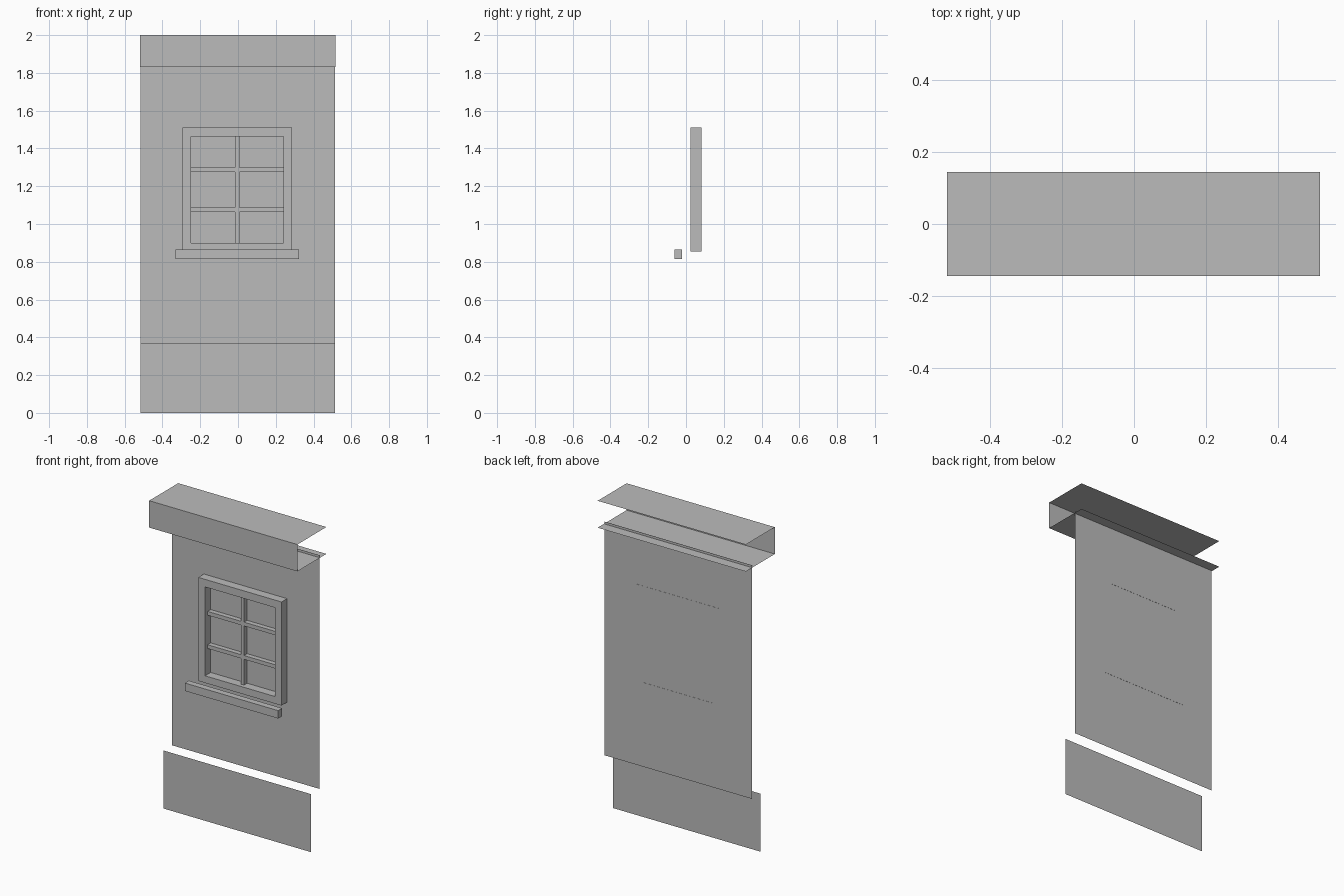
import bpy, bmesh

cube = bpy.data.objects.get("Cube")
if cube:
    bpy.data.objects.remove(cube, do_unlink=True)

grey = bpy.data.materials.new("plain grey")
grey.use_nodes = True
colour = (0.5, 0.5, 0.5, 1)
grey.diffuse_color = colour
grey.node_tree.nodes["Principled BSDF"].inputs["Base Color"].default_value = colour


def add_object(name, bm):
    mesh = bpy.data.meshes.new(name)
    bm.to_mesh(mesh)
    bm.free()
    mesh.materials.append(grey)
    obj = bpy.data.objects.new(name, mesh)
    bpy.context.collection.objects.link(obj)
    return obj


def box(name, x, y, z):
    """Box between the (low, high) pairs on each axis."""
    bm = bmesh.new()
    bmesh.ops.create_cube(bm, size=1)
    for v in bm.verts:
        v.co = [r[0] if c < 0 else r[1] for c, r in zip(v.co, (x, y, z))]
    return add_object(name, bm)


def sheet(name, x, profile):
    """Thin sheet: a (y, z) profile swept along x."""
    bm = bmesh.new()
    rows = [[bm.verts.new((px, y, z)) for px in x] for y, z in profile]
    for (a, b), (c, d) in zip(rows, rows[1:]):
        bm.faces.new((a, b, d, c))
    return add_object(name, bm)


# Wall sheets
WIDTH = (-0.517, 0.513)
WALL_Y = 0.081
sheet("wall", WIDTH, [(WALL_Y, 0.367), (WALL_Y, 1.845)])
sheet("plinth", WIDTH, [(-0.005, 0), (-0.005, 0.367)])

# Cornice, open at the back and ends
sheet("cornice", (-0.52, 0.517),
      [(0.145, 1.83), (-0.145, 1.83), (-0.145, 2.0), (0.145, 2.0)])

# Window frame
OUT_X, IN_X = (-0.295, 0.287), (-0.248, 0.24)
OUT_Z, IN_Z = (0.855, 1.51), (0.9, 1.462)
FRAME_Y = (0.025, WALL_Y + 0.001)
for side, i in (("right", 0), ("left", 1)):
    box(f"frame_{side}_post", sorted((OUT_X[i], IN_X[i])), FRAME_Y, OUT_Z)
for level, i in (("bottom", 0), ("top", 1)):
    box(f"frame_{level}_rail", IN_X, FRAME_Y, sorted((OUT_Z[i], IN_Z[i])))

# Glazing bars, set back from the frame front
BAR_Y = (0.05, WALL_Y)
box("upright_glazing_bar", (-0.015, 0.007), BAR_Y, IN_Z)
for level, z in (("lower", 1.075), ("upper", 1.286)):
    box(f"{level}_glazing_bar", IN_X, BAR_Y, (z - 0.012, z + 0.012))

# Sill
box("window_sill", (-0.33, 0.323), (-0.06, -0.02), (0.815, 0.865))
